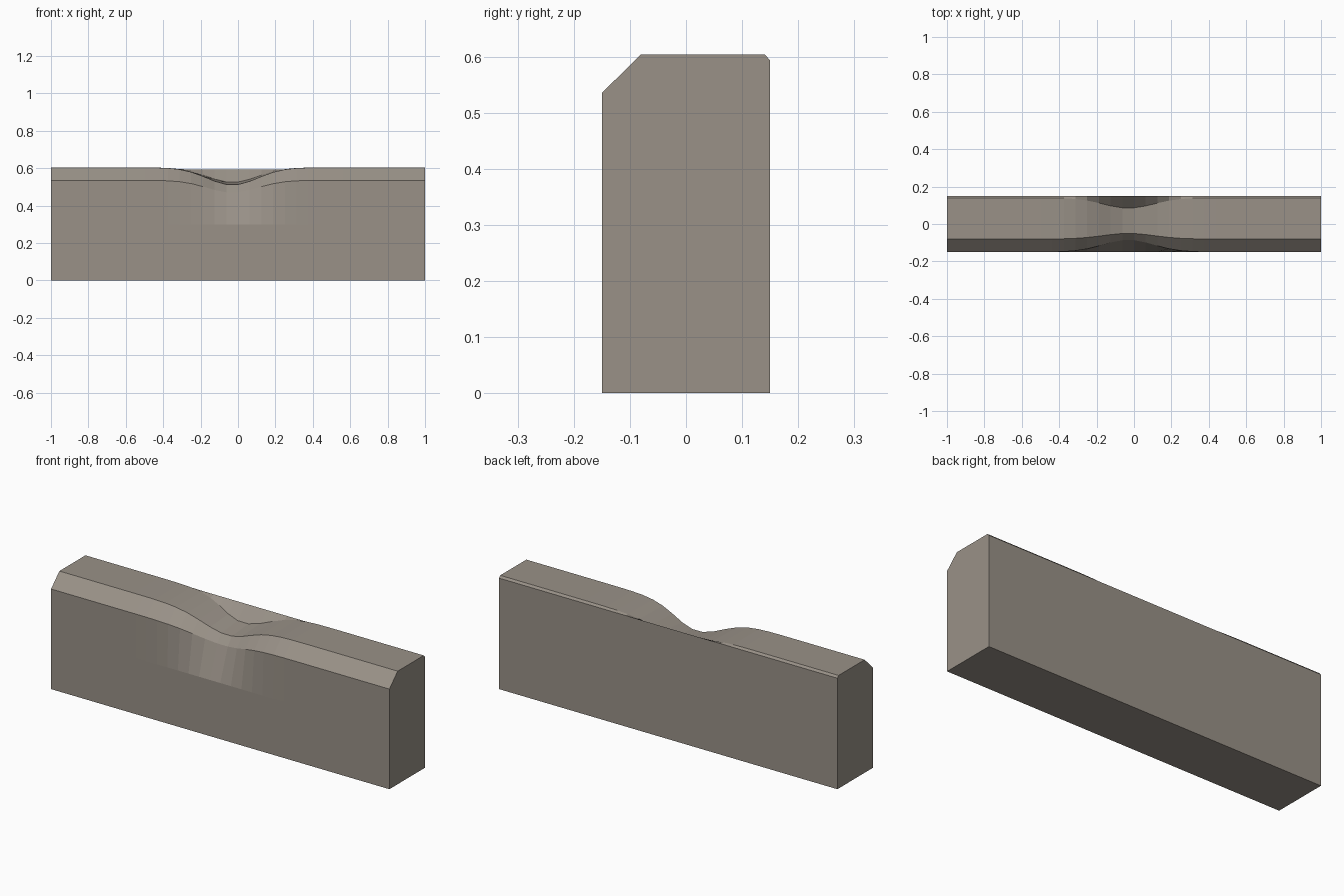
import bpy, bmesh, math

if "Cube" in bpy.data.objects:
    bpy.data.objects.remove(bpy.data.objects["Cube"])

# Cross-section (y, z) at the ends, and how far each corner moves at the worn dip
PROFILE = [
    ((-0.15, 0.0), (0, 0)),             # front foot
    ((-0.15, 0.30), (0, 0)),            # front, where the wear begins
    ((-0.15, 0.535), (0.065, -0.066)),  # lower edge of front chamfer
    ((-0.08, 0.604), (0.03, -0.094)),   # upper edge of front chamfer
    ((0.14, 0.604), (-0.055, -0.08)),   # upper edge of back chamfer
    ((0.15, 0.593), (0, 0)),            # lower edge of back chamfer
    ((0.15, 0.0), (0, 0)),              # back foot
]
SEGMENTS = 32
DIP_X, DIP_WIDTH = -0.03, 0.135


def wear(x):
    return math.exp(-((x - DIP_X) / DIP_WIDTH) ** 2 / 2)


# Stone block: sweep the cross-section along x
bm = bmesh.new()
rings = []
for i in range(SEGMENTS + 1):
    x = -1 + 2 * i / SEGMENTS
    w = wear(x)
    rings.append([bm.verts.new((x, y + dy * w, z + dz * w))
                  for (y, z), (dy, dz) in PROFILE])
n = len(PROFILE)
for a, b in zip(rings, rings[1:]):
    for k in range(n):
        j = (k + 1) % n
        bm.faces.new((a[k], b[k], b[j], a[j]))
bm.faces.new(rings[0])
bm.faces.new(rings[-1][::-1])
bmesh.ops.recalc_face_normals(bm, faces=bm.faces)

mesh = bpy.data.meshes.new("worn_stone_block")
bm.to_mesh(mesh)
bm.free()
block = bpy.data.objects.new("worn_stone_block", mesh)
bpy.context.collection.objects.link(block)

# Colour
stone = bpy.data.materials.new("warm grey stone")
stone.diffuse_color = (0.32, 0.285, 0.245, 1)
stone.use_nodes = True
stone.node_tree.nodes["Principled BSDF"].inputs["Base Color"].default_value = stone.diffuse_color
mesh.materials.append(stone)
